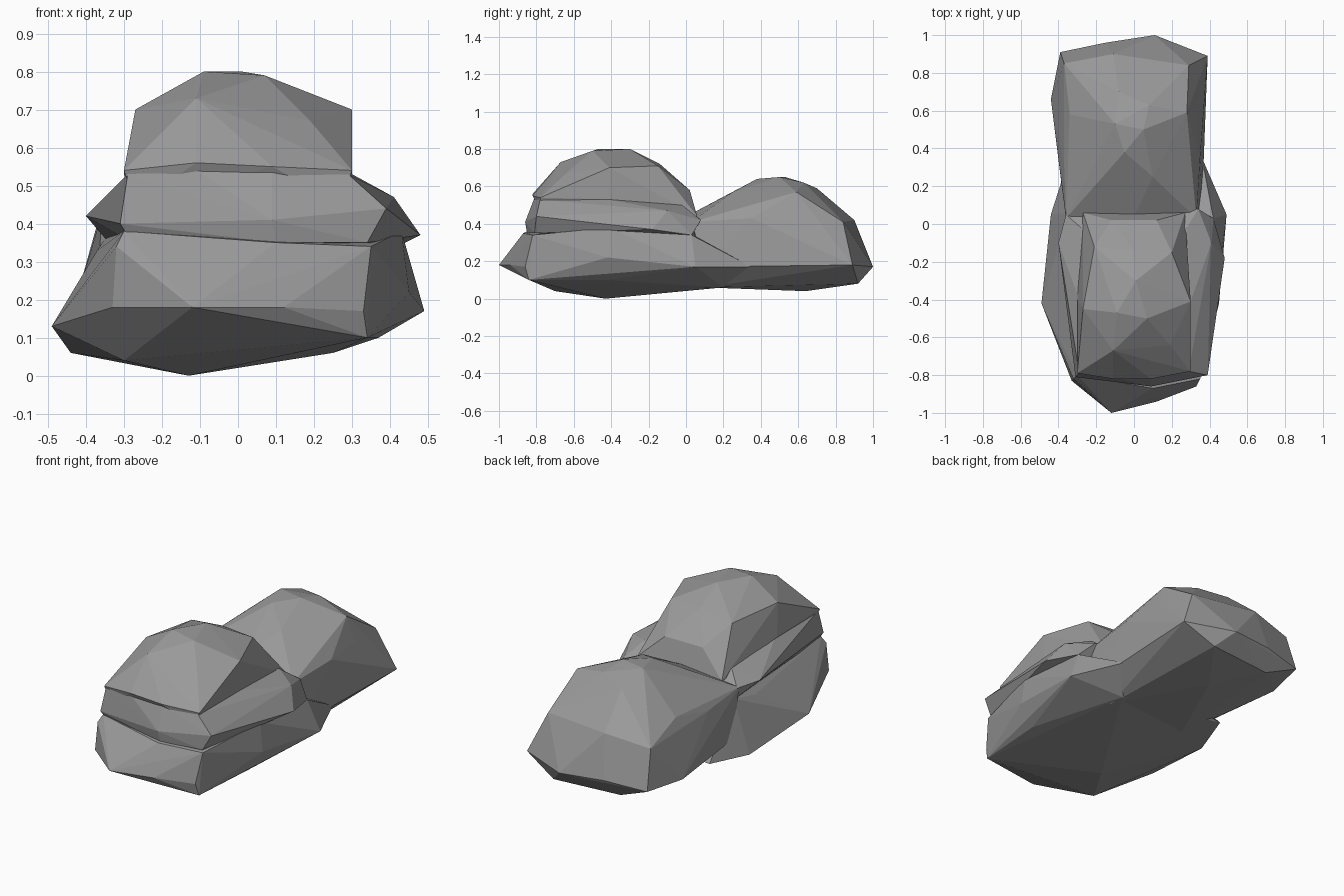
import bpy
import bmesh

default = bpy.data.objects.get("Cube")
if default:
    bpy.data.objects.remove(default, do_unlink=True)

# Single stone colour
stone = bpy.data.materials.new("stone grey")
stone.use_nodes = True
stone.diffuse_color = (0.32, 0.32, 0.32, 1)
stone.node_tree.nodes["Principled BSDF"].inputs["Base Color"].default_value = stone.diffuse_color
stone.node_tree.nodes["Principled BSDF"].inputs["Roughness"].default_value = 0.9


def chiselled_lump(name, corners):
    """Faceted stone lump: the tight convex skin around a few corner points."""
    bm = bmesh.new()
    for corner in corners:
        bm.verts.new(corner)
    result = bmesh.ops.convex_hull(bm, input=bm.verts)
    unused = {e for e in result["geom_interior"] + result["geom_unused"]
              if isinstance(e, bmesh.types.BMVert)}
    bmesh.ops.delete(bm, geom=list(unused), context="VERTS")
    bmesh.ops.recalc_face_normals(bm, faces=bm.faces)
    mesh = bpy.data.meshes.new(name)
    bm.to_mesh(mesh)
    bm.free()
    mesh.materials.append(stone)
    lump = bpy.data.objects.new(name, mesh)
    bpy.context.collection.objects.link(lump)
    return lump


def fuse(body, lump):
    """Merge a lump into the body so that only the outer skin is left."""
    union = body.modifiers.new("fuse", "BOOLEAN")
    union.operation = "UNION"
    union.solver = "EXACT"
    union.object = lump
    bpy.context.view_layer.objects.active = body
    bpy.ops.object.modifier_apply(modifier=union.name)
    bpy.data.objects.remove(lump, do_unlink=True)


# Wide foot of the front half
front_foot = chiselled_lump("boulder", [
    # nose and front face
    (-.12, -1, .18), (.12, -.94, .18), (.33, -.86, .17), (-.33, -.83, .18),
    (.1, -.87, .35), (.35, -.82, .34), (-.32, -.82, .34), (-.3, -.8, .38),
    # left and right flanks
    (.45, -.42, .22), (.43, -.41, .38), (.49, .05, .17), (.42, .03, .34),
    (-.49, -.42, .13), (-.37, -.1, .33), (-.35, .06, .36), (.36, .35, .17),
    # underside
    (-.13, -.43, 0), (-.3, -.7, .04), (.34, -.84, .1), (.37, -.42, .1),
    (.25, .2, .06), (-.44, .05, .06), (-.36, .3, .08),
])

# Overhanging shoulder ledge between foot and mound
shoulder_ledge = chiselled_lump("shoulder ledge", [
    # underside, sunk into the foot
    (-.28, -.79, .35), (.1, -.85, .35), (.34, -.81, .35), (.42, .03, .34),
    (-.34, .04, .35),
    # jutting edge
    (.09, -.86, .41), (.39, -.8, .44), (.43, -.41, .4), (.48, -.18, .37),
    (.41, -.1, .47), (-.31, -.81, .4), (-.4, -.1, .42), (-.36, .05, .42),
    (.34, .08, .42),
    # rim
    (-.29, -.79, .53), (-.11, -.81, .54), (.09, -.81, .54), (.29, -.78, .53),
    (.3, -.41, .53), (.28, -.02, .5), (-.29, -.4, .53), (-.28, -.02, .48),
])

# Tall front mound
front_mound = chiselled_lump("front mound", [
    # foot, sunk into the ledge
    (-.27, -.77, .45), (.27, -.77, .45), (.27, .06, .44), (-.27, .06, .44),
    # rim
    (-.3, -.79, .54), (-.11, -.82, .56), (.09, -.82, .55), (.3, -.78, .54),
    (.3, -.41, .53), (-.3, -.4, .53),
    # shoulders
    (-.11, -.67, .73), (.19, -.64, .67), (-.27, -.45, .7), (.3, -.41, .7),
    (.2, -.15, .71), (-.21, -.12, .69),
    # crown and back
    (-.09, -.47, .8), (.07, -.5, .79), (.01, -.3, .8), (0, -.14, .72),
    (-.12, .02, .58), (.12, .02, .58),
])

# Long, lower rear mound
rear_mound = chiselled_lump("rear mound", [
    # crown and saddle
    (.05, .5, .65), (-.1, .53, .65), (.08, .63, .62), (-.08, .7, .59),
    (.1, .25, .57), (-.05, .38, .64), (0, .04, .46), (.33, .03, .41),
    (-.36, .03, .42),
    # shoulders
    (.28, .59, .57), (.33, .6, .43), (.35, .35, .43), (.29, .84, .41),
    (-.11, .9, .42), (-.37, .85, .38), (-.34, .58, .45), (-.37, .32, .4),
    # skirt
    (.11, 1, .17), (.39, .89, .18), (-.39, .91, .16), (-.15, .96, .18),
    (-.44, .66, .15), (-.37, .1, .15), (.36, .1, .17),
    # underside
    (0, .64, .04), (.2, .92, .08), (-.2, .88, .08), (.25, .1, .06),
    (-.25, .1, .06),
])

for part in (shoulder_ledge, front_mound, rear_mound):
    fuse(front_foot, part)

# Crisp flat facets
for face in front_foot.data.polygons:
    face.use_smooth = False
